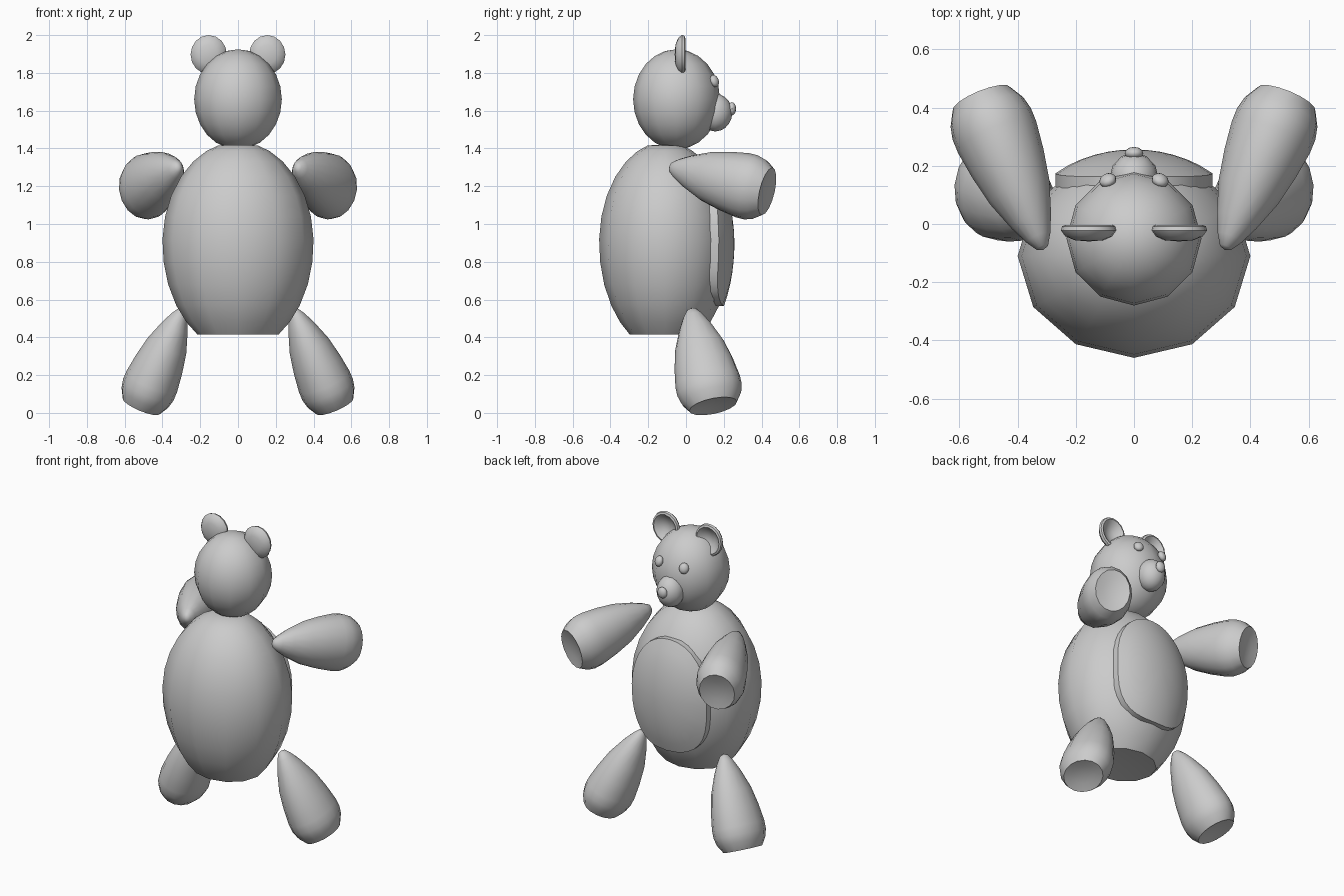
import bpy, bmesh, math
from mathutils import Vector, Matrix

if "Cube" in bpy.data.objects:
    bpy.data.objects.remove(bpy.data.objects["Cube"])

BODY_Y, BODY_RX, BODY_RY = -0.11, 0.40, 0.35


def finish(name, bm, angle=40):
    bmesh.ops.recalc_face_normals(bm, faces=bm.faces[:])
    me = bpy.data.meshes.new(name)
    bm.to_mesh(me)
    bm.free()
    ob = bpy.data.objects.new(name, me)
    bpy.context.collection.objects.link(ob)
    bpy.ops.object.select_all(action='DESELECT')
    ob.select_set(True)
    bpy.context.view_layer.objects.active = ob
    bpy.ops.object.shade_smooth_by_angle(angle=math.radians(angle))
    return ob


def lathe(name, profile, loc, axis=(0, 0, 1), wide=(0, 1, 0), sx=1, sy=1, seg=12):
    """Spin (radius, height) points round an axis; sy scales along 'wide'."""
    a = Vector(axis).normalized()
    w = Vector(wide)
    w = (w - a * w.dot(a)).normalized()
    n = w.cross(a)
    loc = Vector(loc)
    bm = bmesh.new()
    rings = []
    for r, h in profile:
        count = 1 if r == 0 else seg
        rings.append([bm.verts.new(loc + a * h
                      + n * (r * sx * math.cos(2 * math.pi * i / seg))
                      + w * (r * sy * math.sin(2 * math.pi * i / seg))) for i in range(count)])
    for p, q in zip(rings, rings[1:]):
        for i in range(seg):
            j = (i + 1) % seg
            f = [p[i % len(p)], p[j % len(p)], q[j % len(q)], q[i % len(q)]]
            bm.faces.new(list(dict.fromkeys(f)))
    return finish(name, bm)


def ball(name, loc, rx, ry, rz, seg=12, rings=10, axis=(0, 0, 1), wide=(0, 1, 0)):
    prof = [(0, -rz)]
    prof += [(math.sin(math.pi * k / rings), -rz * math.cos(math.pi * k / rings))
             for k in range(1, rings)]
    prof += [(0, rz)]
    return lathe(name, prof, loc, axis, wide, rx, ry, seg)


def body_r(z):
    d = 0.535 if z > 0.9 else 0.575
    return math.sqrt(max(0.0, 1 - ((z - 0.9) / d) ** 2))


# body: egg with a flattened base
zs = [0.415, 0.48, 0.57, 0.68, 0.80, 0.92, 1.04, 1.15, 1.25, 1.33, 1.385, 1.416]
prof = [(0, 0.435)] + [(body_r(z), z) for z in zs] + [(0, 1.42)]
lathe("body", prof, (0, BODY_Y, 0), sx=BODY_RX, sy=BODY_RY)

# belly patch: oval shell following the body surface
bm = bmesh.new()
N, R = 32, 6


def patch_point(t, k, lift):
    c, s = math.cos(t), math.sin(t)
    e = 2 / 2.1 if s > 0 else 2 / 2.8
    x = 0.27 * k * math.copysign(abs(c) ** e, c)
    z = 0.92 + 0.355 * k * math.copysign(abs(s) ** e, s)
    y = BODY_Y + BODY_RY * math.sqrt(max(0, body_r(z) ** 2 - (x / BODY_RX) ** 2))
    return bm.verts.new((x, y + lift, z))


rings = [[patch_point(2 * math.pi * i / N, k / R, 0.016 + 0.01 * (k / R) ** 2)
          for i in range(N)] for k in range(1, R + 1)]
rings.append([patch_point(2 * math.pi * i / N, 1, -0.04) for i in range(N)])
mid = patch_point(0, 0, 0.016)
for i in range(N):
    j = (i + 1) % N
    bm.faces.new((mid, rings[0][i], rings[0][j]))
    for p, q in zip(rings, rings[1:]):
        bm.faces.new((p[i], q[i], q[j], p[j]))
finish("belly_patch", bm)

# head, muzzle and nose
ball("head", (0, -0.05, 1.66), 0.232, 0.23, 0.265, rings=12)
ball("muzzle", (0, 0.155, 1.59), 0.085, 0.09, 0.10)
ball("nose", (0, 0.243, 1.61), 0.032, 0.022, 0.035)

# shared limb and ear profiles
limb = [(0, -0.01), (0.15, 0), (0.30, 0.035), (0.50, 0.10), (0.76, 0.21), (0.91, 0.32),
        (1.0, 0.42), (1.0, 0.47), (0.93, 0.515), (0.74, 0.565), (0.4, 0.552), (0, 0.548)]
ear = [(0, -0.030), (0.5, -0.026), (0.85, -0.012), (1.0, 0.008), (0.96, 0.022),
       (0.84, 0.027), (0.65, 0.012), (0.35, -0.006), (0, -0.012)]

for side, s in (("left", -1), ("right", 1)):
    lathe(side + "_ear", ear, (s * 0.155, -0.03, 1.897), (0, 1, 0), (0, 0, 1), 0.096, 0.103, 16)
    ball(side + "_eye", (s * 0.09, 0.15, 1.757), 0.03, 0.034, 0.022, rings=8,
         axis=(s * 0.4, 0.85, 0.35), wide=(0, 0, 1))
    lathe(side + "_arm", limb, (s * 0.315, -0.08, 1.30), (s * 0.205, 0.50, -0.125),
          (0, 0, 1), 0.145, 0.174, 16)
    lathe(side + "_leg", limb, (s * 0.295, 0.03, 0.545), (s * 0.20, 0.105, -0.47),
          (0, 1, 0), 0.145, 0.174, 16)
